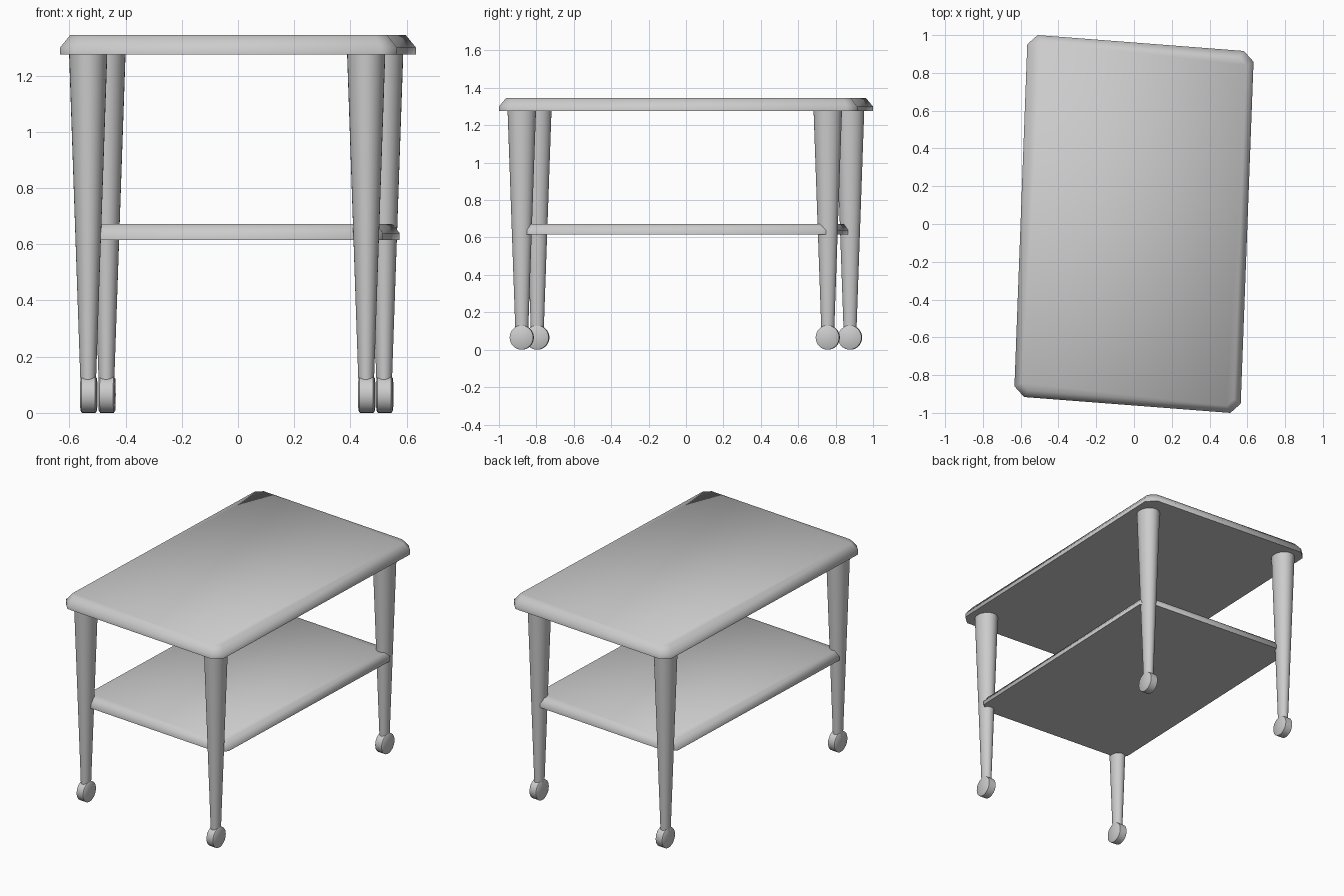
import bpy, bmesh, math
from mathutils import Vector

if "Cube" in bpy.data.objects:
    bpy.data.objects.remove(bpy.data.objects["Cube"])

# the trolley stands slightly skewed: local (u, v) -> world (x, y)
SX, SY = 0.0375, -0.077

def skew(u, v):
    return u + SX * v, v + SY * u

def finish(name, bm, angle):
    bmesh.ops.recalc_face_normals(bm, faces=bm.faces)
    me = bpy.data.meshes.new(name)
    bm.to_mesh(me)
    bm.free()
    for p in me.polygons:
        p.use_smooth = True
    me.set_sharp_from_angle(angle=math.radians(angle))
    ob = bpy.data.objects.new(name, me)
    bpy.context.collection.objects.link(ob)
    return ob

def loft(bm, rings):
    # joins equal-sized rings of points and caps both ends
    vs = [[bm.verts.new(p) for p in r] for r in rings]
    n = len(vs[0])
    for a, b in zip(vs, vs[1:]):
        for i in range(n):
            j = (i + 1) % n
            bm.faces.new((a[i], a[j], b[j], b[i]))
    bm.faces.new(vs[0][::-1])
    bm.faces.new(vs[-1])

def board(name, hu, hv, chamfer, levels, cy=0.0):
    # cut-corner slab; levels are (z, inset)
    rings = []
    for z, inset in levels:
        a, b, c = hu - inset, hv - inset, chamfer - inset * 0.4
        pts = [(a, -b + c), (a, b - c), (a - c, b), (-a + c, b),
               (-a, b - c), (-a, -b + c), (-a + c, -b), (a - c, -b)]
        rings.append([Vector((*skew(u, v), z)) + Vector((0, cy, 0)) for u, v in pts])
    bm = bmesh.new()
    loft(bm, rings)
    return finish(name, bm, 60)

def leg(name, x, y):
    # tapered round leg; rows are (z, x radius, y radius)
    rings = []
    for z, rx, ry in [(0.09, 0.027, 0.034), (1.28, 0.068, 0.076)]:
        rings.append([(x + rx * math.cos(t), y + ry * math.sin(t), z)
                      for t in (2 * math.pi * i / 32 for i in range(32))])
    bm = bmesh.new()
    loft(bm, rings)
    return finish(name, bm, 40)

def caster(name, x, y):
    # disc wheel with softened rims; rows are (offset along axle, radius)
    rings = []
    for u, r in [(-0.029, 0.056), (-0.024, 0.063), (0.024, 0.063), (0.029, 0.056)]:
        ring = []
        for i in range(32):
            t = 2 * math.pi * i / 32
            dx, dy = skew(u, r * math.cos(t))
            ring.append((x + dx, y + dy, 0.065 + r * 1.03 * math.sin(t)))
        rings.append(ring)
    bm = bmesh.new()
    loft(bm, rings)
    return finish(name, bm, 50)

# table top and lower shelf
board("table_top", 0.599, 0.958, 0.053, [(1.275, 0), (1.30, 0), (1.345, 0.036)])
board("lower_shelf", 0.545, 0.838, 0.053, [(0.615, 0), (0.64, 0), (0.672, 0.024)], cy=-0.006)

# legs with casters
for tag, x, y in [("front_left", -0.533, -0.795), ("front_right", 0.456, -0.878),
                  ("back_left", -0.468, 0.877), ("back_right", 0.52, 0.758)]:
    leg(tag + "_leg", x, y)
    caster(tag + "_caster", x + 0.002, y)
